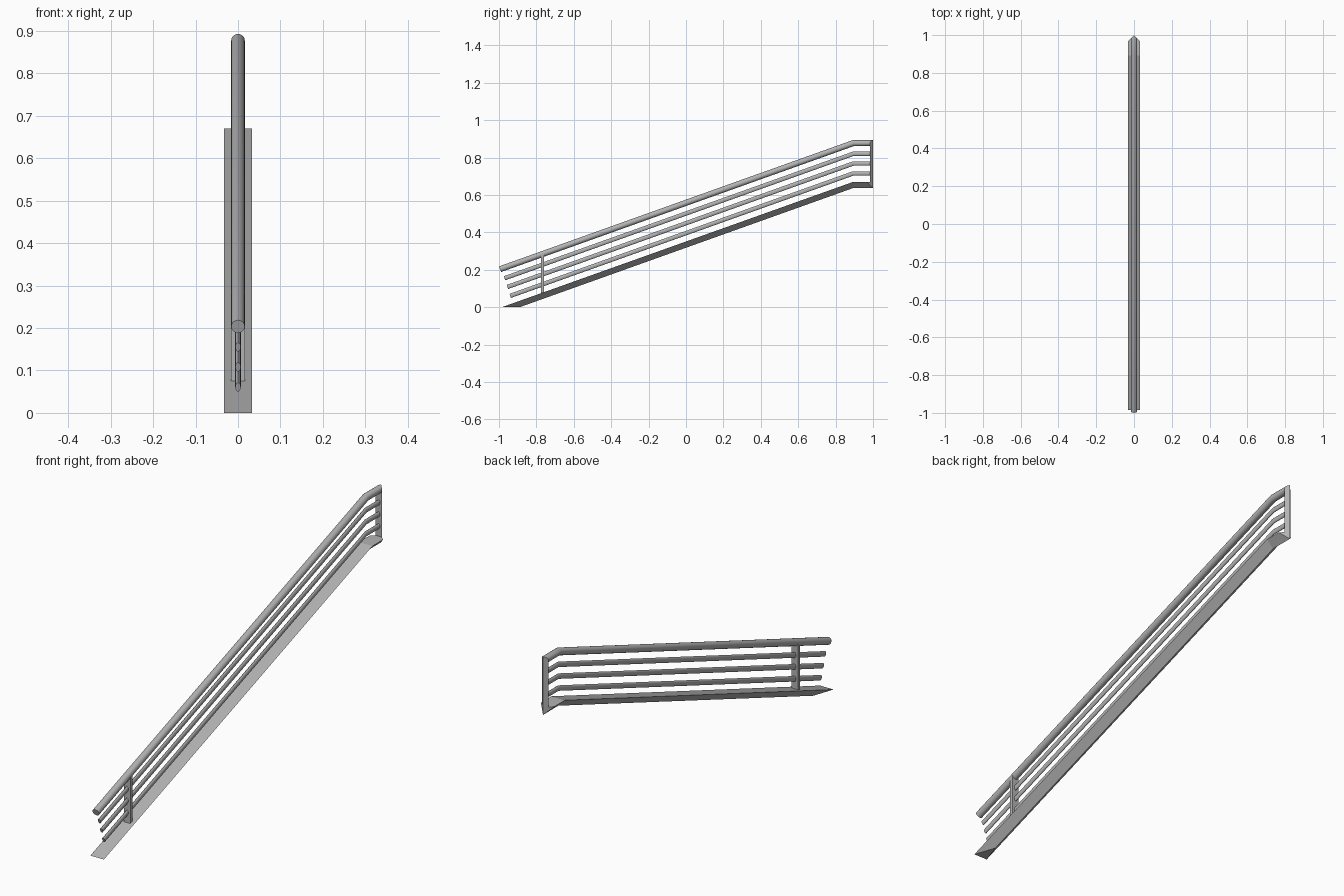
import bpy, bmesh, math

cube = bpy.data.objects.get("Cube")
if cube:
    bpy.data.objects.remove(cube)

metal = bpy.data.materials.new("grey metal")
metal.use_nodes = True
grey = (0.45, 0.45, 0.45, 1)
metal.diffuse_color = grey
metal.node_tree.nodes["Principled BSDF"].inputs["Base Color"].default_value = grey

SLOPE = 0.357
BEND_Y = 0.893


def loft(name, rings, smooth=False):
    """Skin matching rings; each cap is split from its first to its middle point."""
    bm = bmesh.new()
    loops = [[bm.verts.new(p) for p in ring] for ring in rings]
    n = len(loops[0])
    for a, b in zip(loops, loops[1:]):
        for i in range(n):
            j = (i + 1) % n
            bm.faces.new((a[i], a[j], b[j], b[i]))
    for cap in (loops[0], loops[-1]):
        bm.faces.new(cap[:n // 2 + 1])
        bm.faces.new(cap[n // 2:] + cap[:1])
    bmesh.ops.recalc_face_normals(bm, faces=bm.faces)
    mesh = bpy.data.meshes.new(name)
    bm.to_mesh(mesh)
    bm.free()
    mesh.materials.append(metal)
    obj = bpy.data.objects.new(name, mesh)
    bpy.context.collection.objects.link(obj)
    if smooth:
        bpy.ops.object.select_all(action="DESELECT")
        obj.select_set(True)
        bpy.context.view_layer.objects.active = obj
        bpy.ops.object.shade_smooth_by_angle(angle=math.radians(35))


def mitre(x, tip=1):
    """Pointed rear end where two halves of a corner would meet."""
    return tip - abs(x)


def rail(name, start_y, top_z, half_width, half_height, tip):
    """Sloping bar with a level top end and a pointed mitre."""
    angle = math.atan(SLOPE)
    start_z = top_z - SLOPE * (BEND_Y - start_y)
    section = [(half_width * math.sin(math.tau * i / 16),
                half_height * math.cos(math.tau * i / 16)) for i in range(16)]
    loft(name, [
        [(x, start_y - v * math.sin(angle), start_z + v * math.cos(angle)) for x, v in section],
        [(x, BEND_Y - v * math.tan(angle / 2), top_z + v) for x, v in section],
        [(x, mitre(x, tip), top_z + v) for x, v in section],
    ], True)


# Handrail and three thinner bars that end inside the rear post
rail("handrail", -0.994, 0.877, 0.016, 0.016, 1)
for label, start, height in (("upper", -0.97, 0.82), ("middle", -0.955, 0.768),
                             ("lower", -0.94, 0.715)):
    rail(label + "_bar", start, height, 0.0065, 0.0115, 0.995)

# Base stringer: V-shaped section with a flat top, cut level at the foot
W = 0.033
TOP = 0.67
TOP_SECTION = ((0, 0), (W, 0), (0, -W), (-W, 0))
loft("base_stringer", [
    [(x, -0.985 if v == 0 else -0.89, 0) for x, v in TOP_SECTION],
    [(x, BEND_Y, TOP + v) for x, v in TOP_SECTION],
    [(x, mitre(x), TOP + v) for x, v in TOP_SECTION],
])

# Lower post
P = 0.016
loft("lower_post", [[(-P, -0.776, z), (P, -0.776, z), (P, -0.76, z + 0.006), (-P, -0.76, z + 0.006)]
                    for z in (0.07, 0.282)])

# Rear corner post, half of a mitred square
loft("rear_post", [[(0, 1 - P, z), (P, 1 - P, z), (0, 1, z), (-P, 1 - P, z)]
                   for z in (TOP, 0.877)])
